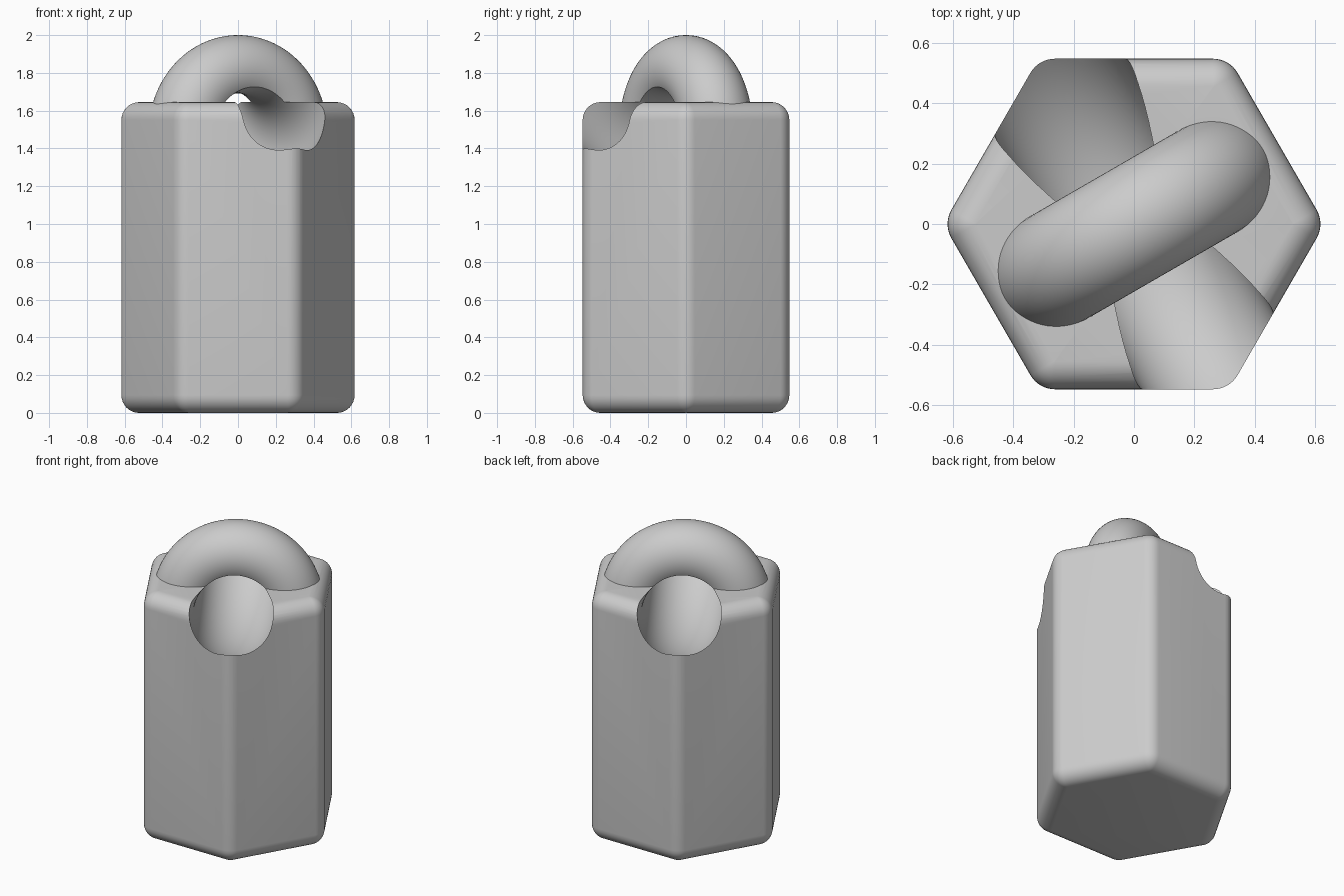
import bpy, bmesh
from math import sin, cos, pi, radians

if "Cube" in bpy.data.objects:
    bpy.data.objects.remove(bpy.data.objects["Cube"])

HEIGHT = 1.645
APOTHEM = 0.547
FILLET = 0.094
STEPS = 8

grey = bpy.data.materials.new("plain grey")
grey.use_nodes = True
grey.diffuse_color = (0.6, 0.6, 0.6, 1)
grey.node_tree.nodes["Principled BSDF"].inputs["Base Color"].default_value = (0.6, 0.6, 0.6, 1)


def rounded_hex_ring(bm, z, radius):
    """One outline of the hexagon, its corners rounded by radius."""
    core = (APOTHEM - FILLET) / cos(pi / 6)
    ring = []
    for corner in range(6):
        a = corner * pi / 3
        for i in range(STEPS + 1):
            b = a - pi / 6 + i / STEPS * pi / 3
            ring.append(bm.verts.new((core * cos(a) + radius * cos(b),
                                      core * sin(a) + radius * sin(b), z)))
    return ring


def torus(name, major, minor, z, turn):
    """Upright torus, turned about the vertical."""
    bpy.ops.mesh.primitive_torus_add(
        major_segments=128, minor_segments=64, major_radius=major,
        minor_radius=minor, location=(0, 0, z), rotation=(pi / 2, 0, radians(turn)))
    ob = bpy.context.object
    ob.name = name
    ob.data.materials.append(grey)
    return ob


# Hexagonal body with rounded edges
bm = bmesh.new()
rings = []
for end, z0 in ((-1, FILLET), (1, HEIGHT - FILLET)):
    for i in range(STEPS + 1):
        t = i / STEPS if end > 0 else 1 - i / STEPS
        # The cap ring keeps a hair of radius so its corners stay distinct
        p = t * radians(88)
        rings.append(rounded_hex_ring(bm, z0 + end * FILLET * sin(p) / sin(radians(88)),
                                      FILLET * cos(p)))
for low, high in zip(rings, rings[1:]):
    for i in range(len(low)):
        j = (i + 1) % len(low)
        bm.faces.new((low[i], low[j], high[j], high[i]))
bm.faces.new(rings[-1])
bm.faces.new(rings[0][::-1])
mesh = bpy.data.meshes.new("hexagonal_body")
bm.to_mesh(mesh)
bm.free()
mesh.materials.append(grey)
body = bpy.data.objects.new("hexagonal_body_with_loop", mesh)
bpy.context.collection.objects.link(body)

# Loop on top, and the curved channel that passes through it
loop = torus("loop", 0.322, 0.194, 1.484, 30)
channel = torus("channel_cutter", 0.73, 0.255, 2.167, 120)

bpy.context.view_layer.objects.active = body
for tool, operation in ((loop, 'UNION'), (channel, 'DIFFERENCE')):
    mod = body.modifiers.new(operation.lower(), 'BOOLEAN')
    mod.operation = operation
    mod.solver = 'EXACT'
    mod.object = tool
    bpy.ops.object.modifier_apply(modifier=mod.name)
    bpy.data.objects.remove(tool)

# Smooth shading with sharp cut edges
bpy.ops.object.select_all(action='DESELECT')
body.select_set(True)
bpy.ops.object.shade_smooth_by_angle(angle=radians(30))
